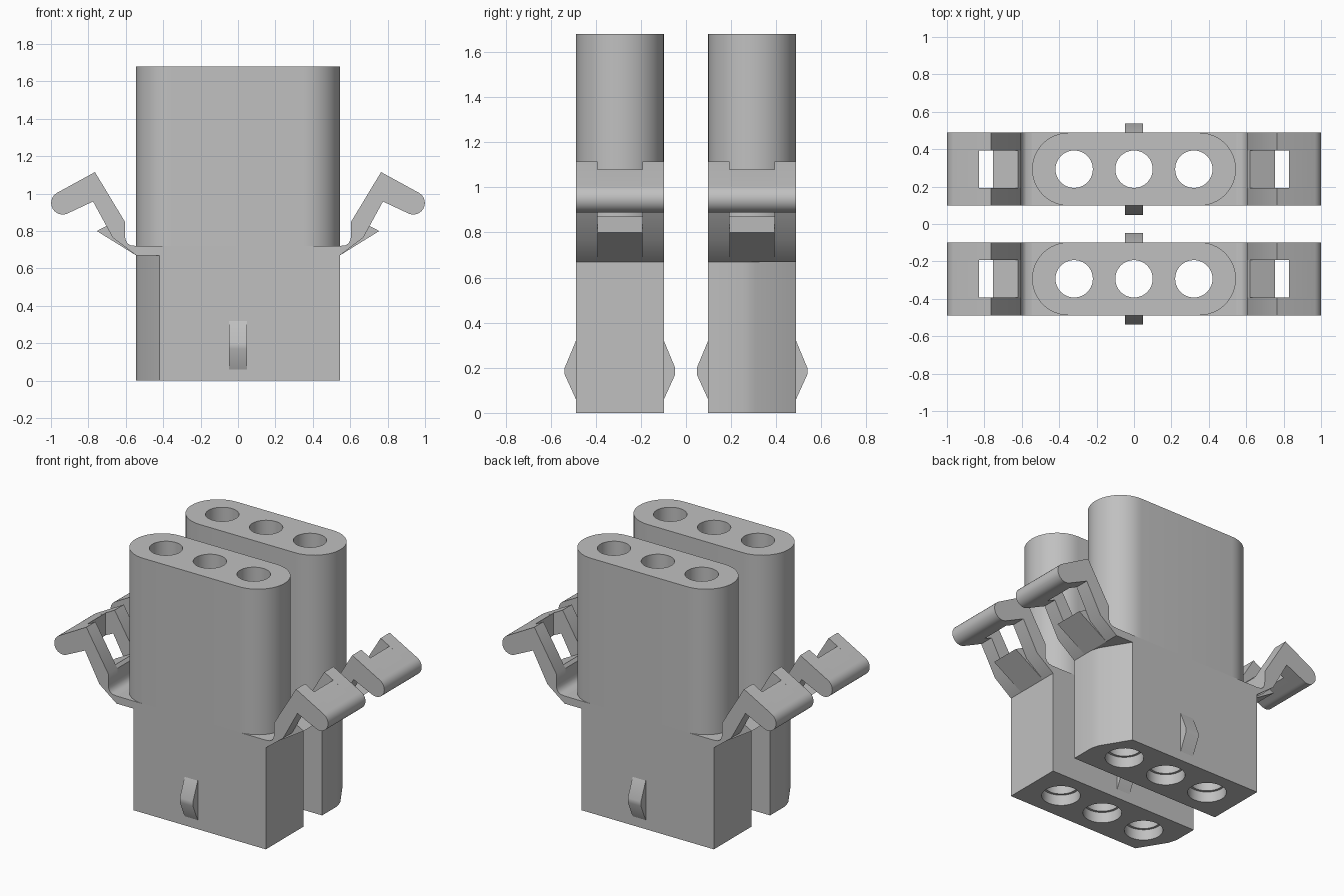
import bpy, bmesh
from math import radians, cos, sin, pi
from mathutils import Matrix

cube = bpy.data.objects.get("Cube")
if cube:
    bpy.data.objects.remove(cube)

grey = bpy.data.materials.new("light_grey")
grey.use_nodes = True
colour = (0.53, 0.53, 0.53, 1)
grey.diffuse_color = colour
grey.node_tree.nodes["Principled BSDF"].inputs["Base Color"].default_value = colour

HALF_X, HALF_Y = 0.545, 0.195


def finish(name, bm, place):
    """Turn a bmesh into a placed object with sharp-edged smooth shading."""
    bmesh.ops.transform(bm, matrix=place, verts=bm.verts)
    bmesh.ops.recalc_face_normals(bm, faces=bm.faces)
    mesh = bpy.data.meshes.new(name)
    bm.to_mesh(mesh)
    bm.free()
    mesh.materials.append(grey)
    mesh.shade_smooth()
    mesh.set_sharp_from_angle(angle=radians(32))
    ob = bpy.data.objects.new(name, mesh)
    bpy.context.collection.objects.link(ob)
    return ob


def prism(name, outline, low, high, place, axis="z"):
    """Extrude a 2D outline along z (plan outline) or y (side outline)."""
    bm = bmesh.new()
    if axis == "z":
        verts = [bm.verts.new((a, b, low)) for a, b in outline]
        step = (0, 0, high - low)
    else:
        verts = [bm.verts.new((a, low, b)) for a, b in outline]
        step = (0, high - low, 0)
    face = bm.faces.new(verts)
    new = bmesh.ops.extrude_face_region(bm, geom=[face])["geom"]
    bmesh.ops.translate(bm, vec=step, verts=[v for v in new if isinstance(v, bmesh.types.BMVert)])
    return finish(name, bm, place)


def arc(cx, cy, r, start, end, steps):
    angles = [radians(start + (end - start) * i / steps) for i in range(steps + 1)]
    return [(cx + r * cos(a), cy + r * sin(a)) for a in angles]


def socket_cutter(place):
    """Three stepped bores, wider at the bottom mouth."""
    bm = bmesh.new()
    profile = [(0.115, -0.1), (0.115, 0.07), (0.1, 0.07), (0.1, 1.8)]
    sides = 40
    for x in (-0.32, 0, 0.32):
        rings = [[bm.verts.new((x + r * cos(2 * pi * i / sides), r * sin(2 * pi * i / sides), z))
                  for i in range(sides)] for r, z in profile]
        bm.faces.new(rings[0])
        bm.faces.new(rings[-1])
        for a, b in zip(rings, rings[1:]):
            for i in range(sides):
                j = (i + 1) % sides
                bm.faces.new((a[i], a[j], b[j], b[i]))
    cutter = finish("socket_cutter", bm, place)
    cutter.hide_render = True
    return cutter


def bore(parts, cutter):
    """Cut the sockets through the parts and discard the cutter."""
    for ob in parts:
        mod = ob.modifiers.new("sockets", "BOOLEAN")
        mod.operation, mod.solver, mod.object = "DIFFERENCE", "EXACT", cutter
    graph = bpy.context.evaluated_depsgraph_get()
    for ob in parts:
        mesh = bpy.data.meshes.new_from_object(ob.evaluated_get(graph))
        ob.modifiers.clear()
        ob.data = mesh
        mesh.shade_smooth()
        mesh.set_sharp_from_angle(angle=radians(32))
    bpy.data.objects.remove(cutter)


# Plan outlines of the housing
r = HALF_Y
stadium = arc(HALF_X - r, 0, r, -90, 90, 24) + arc(r - HALF_X, 0, r, 90, 270, 24)
slab = [(-HALF_X, -r), (HALF_X, -r), (HALF_X, r), (-HALF_X, r)]
keyed = [(-0.42, -r), (HALF_X, -r), (HALF_X, r), (-HALF_X, r), (-HALF_X, 0.04), (-0.53, -0.015)]

# Side outlines of the latch
grip = arc(0.937, 0.95, 0.062, 61, -119, 14)
bend = [(HALF_X, 0.72), (0.575, 0.724), (0.592, 0.735), (0.602, 0.755), (0.605, 0.785), (0.605, 0.85)]
strap = bend + [(0.765, 1.115)] + grip + [(0.775, 0.958), (0.67, 0.765), (HALF_X, 0.67)]
tooth = bend + [(0.62, 0.87), (0.755, 0.8), (HALF_X, 0.67)]
lever = [(0.83, 1.079)] + grip + [(0.83, 0.932)]


def connector(label, place):
    # Housing
    parts = [prism(label + "_lower_housing", keyed, 0, 0.67, place),
             prism(label + "_shoulder", slab, 0.67, 0.72, place),
             prism(label + "_upper_housing", stadium, 0.72, 1.68, place)]
    bore(parts, socket_cutter(place))

    # Latches on both ends: two straps around a window, with tooth and lever between
    for side, sx in (("left", 1), ("right", -1)):
        flip = place @ Matrix.Diagonal((sx, 1, 1, 1))
        name = f"{label}_{side}_latch_"
        prism(name + "strap_a", strap, -r, -0.1, flip, "y")
        prism(name + "strap_b", strap, 0.1, r, flip, "y")
        prism(name + "tooth", tooth, -0.1, 0.1, flip, "y")
        prism(name + "lever", lever, -0.1, 0.1, flip, "y")

    # Pointed ribs on both broad faces
    for side, sy in (("front", -1), ("back", 1)):
        turn = place @ Matrix.Diagonal((1, sy, 1, 1)) @ Matrix.Rotation(pi / 2, 4, "Z")
        rib = [(r - 0.01, 0.06), (r, 0.06), (r + 0.05, 0.17), (r + 0.05, 0.2), (r, 0.32), (r - 0.01, 0.32)]
        prism(f"{label}_{side}_rib", rib, -0.048, 0.048, turn, "y")


# Two identical connectors, back to back
forward = Matrix.Translation((0, -0.293, 0))
connector("front", forward)
connector("rear", Matrix.Rotation(pi, 4, "Z") @ forward)
